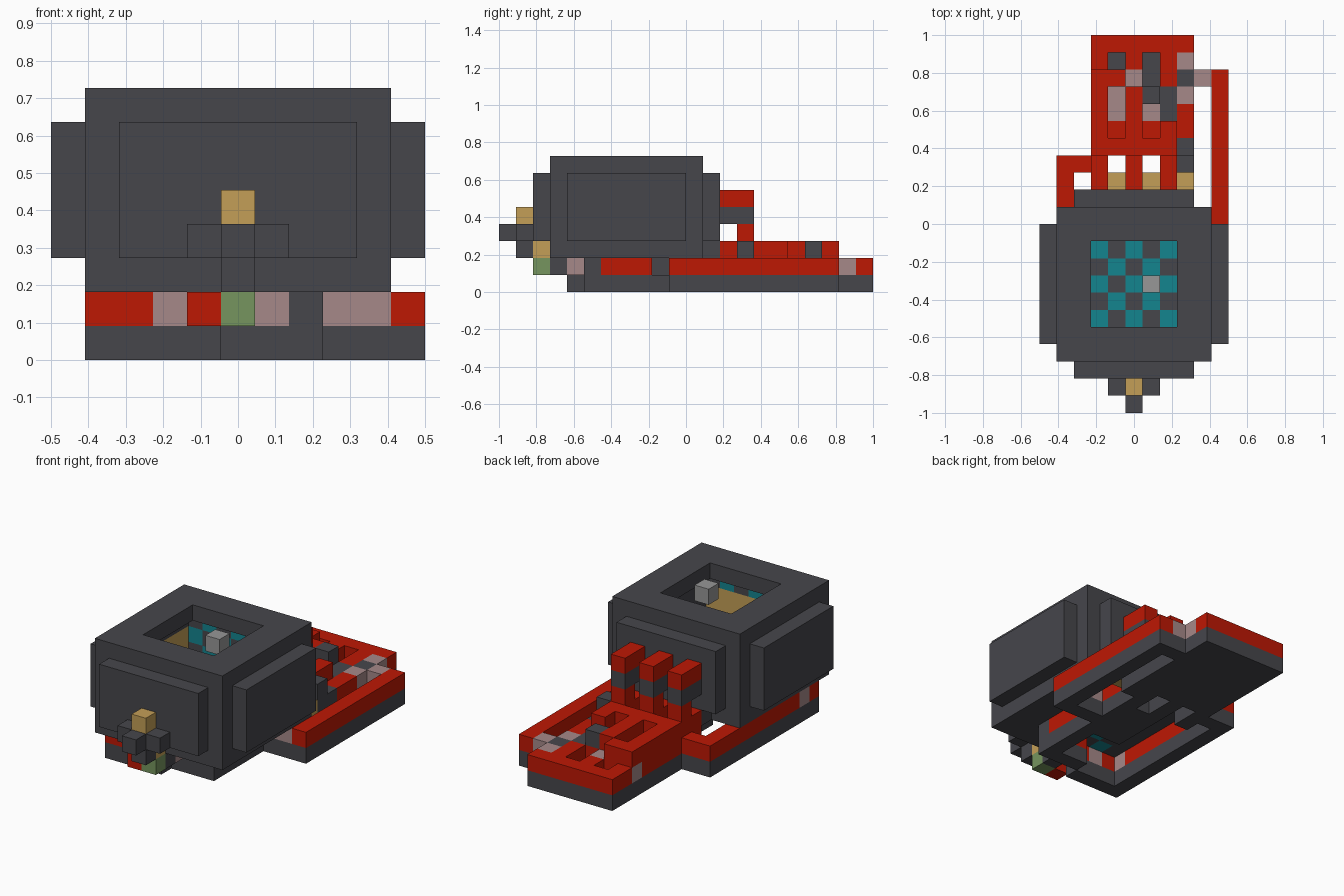
import bpy
import bmesh
from mathutils import Vector

if "Cube" in bpy.data.objects:
    bpy.data.objects.remove(bpy.data.objects["Cube"], do_unlink=True)

UNIT = 2 / 22
ORIGIN = Vector((-5.5, -11, 0))
COLOURS = {
    "dark_grey": "46464b", "red": "be1804", "pink": "a68989", "tan": "c49f57",
    "teal": "14858f", "green": "76955e", "light_grey": "979797",
}
NAMES = list(COLOURS)


def make_material(name, code):
    rgb = []
    for n in (0, 2, 4):
        c = int(code[n:n + 2], 16) / 255
        rgb.append(((c + 0.055) / 1.055) ** 2.4 if c > 0.04 else c / 12.92)
    mat = bpy.data.materials.new(name)
    mat.use_nodes = True
    mat.diffuse_color = (*rgb, 1)
    mat.node_tree.nodes["Principled BSDF"].inputs["Base Color"].default_value = (*rgb, 1)
    return mat


MATERIALS = [make_material(n, c) for n, c in COLOURS.items()]
cells = {}


def span(r):
    return range(r, r + 1) if isinstance(r, int) else range(r[0], r[1] + 1)


def block(part, x, y, z, colour):
    """Fill a box of unit cubes; each range is one index or (first, last)."""
    for i in span(x):
        for j in span(y):
            for k in span(z):
                cells[i, j, k] = (part, colour)


def carve(x, y, z):
    for i in span(x):
        for j in span(y):
            for k in span(z):
                cells.pop((i, j, k), None)


def paint(x, y, z, colour):
    """Recolour existing cubes, keeping their part."""
    for i in span(x):
        for j in span(y):
            for k in span(z):
                if (i, j, k) in cells:
                    cells[i, j, k] = (cells[i, j, k][0], colour)


def checker(x, y, z):
    for i in span(x):
        for j in span(y):
            for k in span(z):
                paint(i, j, k, "dark_grey" if (i + j + k) % 2 else "teal")


def layered(part, x, y):
    """Two-layer footing: dark sole with a red band on top."""
    block(part, x, y, 0, "dark_grey")
    block(part, x, y, 1, "red")


# Hollow main housing with open roof and side panels
block("housing", (1, 9), (3, 11), (2, 7), "dark_grey")
carve((2, 8), (4, 10), (3, 6))
carve((3, 7), (5, 9), 7)
block("front_panel", (2, 8), 2, (3, 6), "dark_grey")
block("back_panel", (2, 8), 12, (3, 6), "dark_grey")
block("back_sill", (3, 7), 12, 2, "dark_grey")
for name, x in (("right_panel", 0), ("left_panel", 10)):
    block(name, x, (4, 10), (3, 6), "dark_grey")

# Inner lining: checkered floor, tan walls, checkered bands
checker((3, 7), (5, 9), 2)
paint((2, 8), 3, (3, 5), "tan")
paint(1, (4, 10), (3, 5), "tan")
checker((2, 8), 3, 6)
checker((2, 8), 11, (3, 6))
block("roof_lamp", 6, 7, 7, "light_grey")

# Footing rim around the hollow underside
layered("front_rim", (5, 7), 5)
layered("side_rim", 7, (6, 8))
paint(7, 5, 1, "dark_grey")
paint(6, 5, 1, "pink")

# Central footing leading to the rear deck
layered("central_footing", (5, 7), (9, 12))
paint((5, 6), 9, 1, "dark_grey")
carve(7, 9, 1)
for x in (3, 5, 7):
    layered("central_footing", x, (13, 14))
for x in (4, 6, 8):
    block("tan_inserts", x, 13, 1, "tan")

# Right loop arm
layered("right_arm", 1, (4, 14))
layered("right_arm", (2, 4), 4)
layered("right_arm", 2, 14)
paint(3, 4, 1, "pink")
paint(1, 5, 1, "pink")

# Left loop arm
layered("left_arm", 10, (10, 19))
layered("left_arm", (8, 9), 10)
layered("left_arm", 9, 19)
paint((8, 9), 10, 1, "pink")
paint(9, 19, 1, "pink")

# Rear deck
layered("rear_deck", (3, 8), (15, 21))
block("rear_deck", 8, 14, (0, 2), "dark_grey")
for x, y, colour in (
    (8, 15, "dark_grey"), (8, 18, "pink"), (8, 19, "dark_grey"), (8, 20, "pink"),
    (4, (17, 18), "pink"), (5, 19, "pink"), (6, 17, "pink"),
    (7, (17, 18), "dark_grey"), (3, 19, "pink"),
):
    paint(x, y, 1, colour)
carve(4, 20, 1)
carve(6, (19, 20), 1)

# Raised ribs on the deck
block("deck_ribs", (3, 7), 15, 2, "red")
block("deck_ribs", 3, (16, 19), 2, "red")
block("deck_ribs", 5, (16, 18), 2, "red")
block("deck_ribs", 7, 16, 2, "red")
block("deck_ribs", 4, 19, 2, "red")
block("deck_ribs", 6, 18, 2, "dark_grey")

# Three hooked rear fingers
for x in (3, 5, 7):
    block("rear_fingers", x, (13, 14), 2, "red")
    block("rear_fingers", x, 14, 3, "red")
    block("rear_fingers", x, (13, 14), 4, "dark_grey")
    block("rear_fingers", x, (13, 14), 5, "red")

# Front nose
block("nose", (4, 6), 1, 3, "dark_grey")
block("nose", 5, 0, 3, "dark_grey")
block("nose", 5, 1, 2, "dark_grey")
block("nose", 5, 1, 4, "tan")
block("nose", 5, 2, 2, "tan")
block("nose", 5, 2, 1, "green")
block("nose", 4, 2, 1, "red")
block("nose", 5, 3, 1, "dark_grey")
block("nose", 5, 4, 1, "pink")


def build_part(part):
    """Make the exposed cube faces of one part and merge flat regions."""
    bm = bmesh.new()
    for cell, (owner, colour) in cells.items():
        if owner != part:
            continue
        for axis in range(3):
            for side in (0, 1):
                step = [0, 0, 0]
                step[axis] = 2 * side - 1
                if tuple(a + b for a, b in zip(cell, step)) in cells:
                    continue
                corners = []
                for u, v in ((0, 0), (1, 0), (1, 1), (0, 1)):
                    p = list(cell)
                    p[axis] += side
                    p[(axis + 1) % 3] += u
                    p[(axis + 2) % 3] += v
                    corners.append(bm.verts.new((Vector(p) + ORIGIN) * UNIT))
                if not side:
                    corners.reverse()
                bm.faces.new(corners).material_index = NAMES.index(colour)
    bmesh.ops.remove_doubles(bm, verts=bm.verts, dist=UNIT / 100)
    bmesh.ops.dissolve_limit(bm, angle_limit=0.01, verts=bm.verts, edges=bm.edges,
                             delimit={"MATERIAL"})
    mesh = bpy.data.meshes.new(part)
    bm.to_mesh(mesh)
    bm.free()
    for mat in MATERIALS:
        mesh.materials.append(mat)
    bpy.context.collection.objects.link(bpy.data.objects.new(part, mesh))


for part in dict.fromkeys(owner for owner, _ in cells.values()):
    build_part(part)
